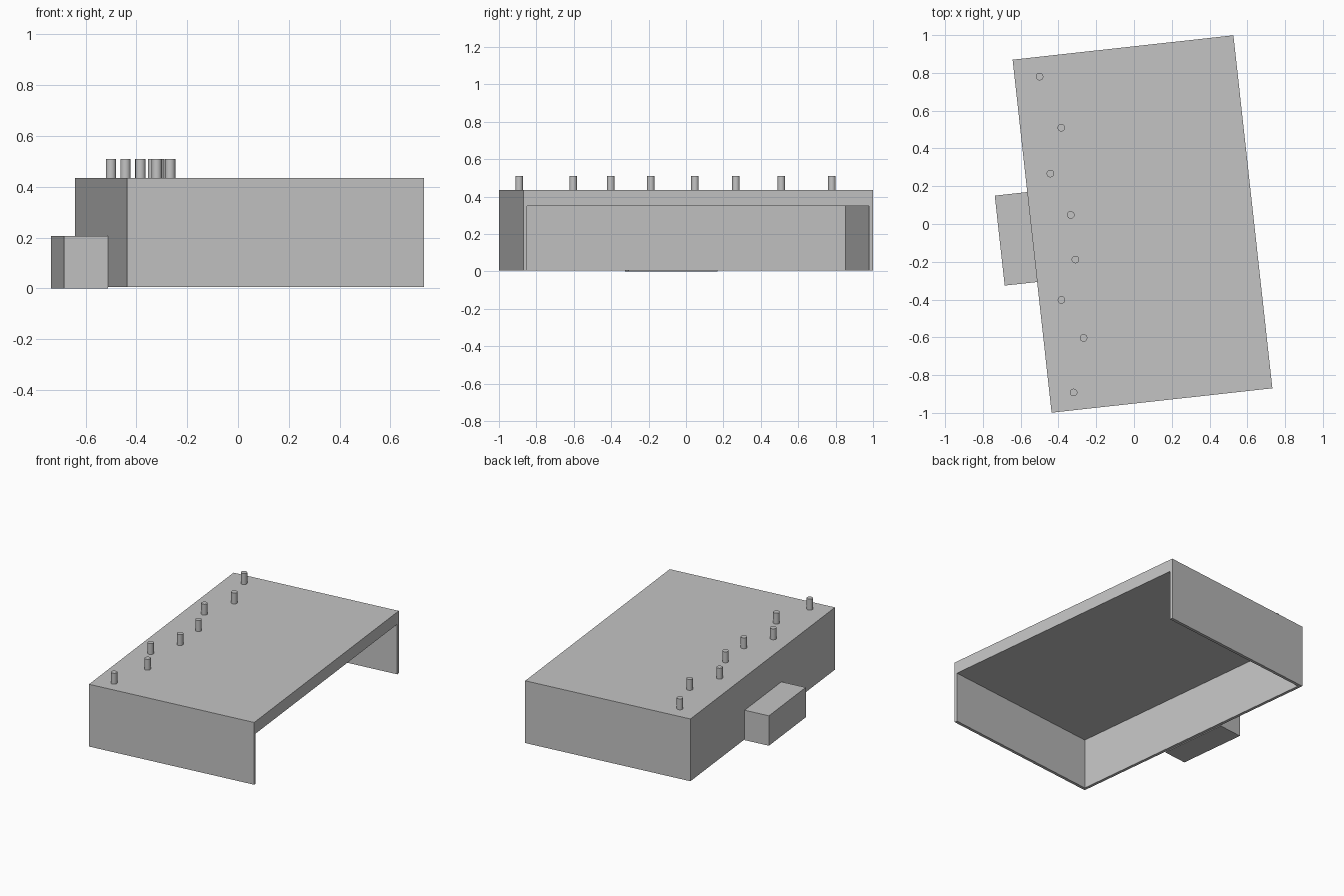
import bpy
from math import radians
from mathutils import Matrix, Vector

cube = bpy.data.objects.get("Cube")
if cube:
    bpy.data.objects.remove(cube, do_unlink=True)

grey = bpy.data.materials.new("plain grey")
grey.use_nodes = True
colour = (0.55, 0.55, 0.55, 1)
grey.diffuse_color = colour
grey.node_tree.nodes["Principled BSDF"].inputs["Base Color"].default_value = colour

# The whole building sits slightly turned on its plot
PLACE = Matrix.Translation((0.045, 0, 0)) @ Matrix.Rotation(radians(6.3), 4, "Z")
HALF_W, HALF_L = 0.588, 0.94
FLOOR, CEILING, ROOF, WALL = 0.005, 0.35, 0.434, 0.02


def finish(name):
    obj = bpy.context.object
    obj.name = obj.data.name = name
    obj.data.materials.append(grey)
    return obj


def box(name, low, high):
    """Box between two corners in the building's own frame."""
    low, high = Vector(low), Vector(high)
    bpy.ops.mesh.primitive_cube_add(size=1)
    obj = finish(name)
    obj.data.transform(Matrix.Translation((low + high) / 2)
                       @ Matrix.Diagonal((high - low).to_4d()))
    obj.matrix_world = PLACE
    return obj


# Shell: an outer block hollowed from below and open along its +x side
shell = box("shell", (-HALF_W, -HALF_L, FLOOR), (HALF_W, HALF_L, ROOF))
hollow = box("hollow_cutter", (WALL - HALF_W, WALL - HALF_L, -0.1),
             (HALF_W + 0.1, HALF_L - WALL, CEILING))
hollow.hide_render = True
hollow.hide_set(True)
cut = shell.modifiers.new("hollow", "BOOLEAN")
cut.operation = "DIFFERENCE"
cut.solver = "EXACT"
cut.object = hollow
bpy.context.view_layer.update()
bpy.context.view_layer.objects.active = shell
bpy.ops.object.modifier_apply(modifier=cut.name)
bpy.data.objects.remove(hollow, do_unlink=True)

# Low annex against the closed long wall
box("annex", (-0.761, -0.244, 0), (-HALF_W, 0.235, 0.206))

# Uneven row of vent pipes on the roof
vents = [(-0.50, 0.78), (-0.385, 0.51), (-0.443, 0.267), (-0.335, 0.048),
         (-0.31, -0.188), (-0.384, -0.402), (-0.267, -0.603), (-0.32, -0.892)]
for i, (x, y) in enumerate(vents, 1):
    bpy.ops.mesh.primitive_cylinder_add(vertices=32, radius=0.02, depth=0.075,
                                        location=(x, y, ROOF + 0.0375))
    finish(f"vent_pipe_{i}")
    bpy.ops.object.shade_smooth_by_angle(angle=radians(40))
